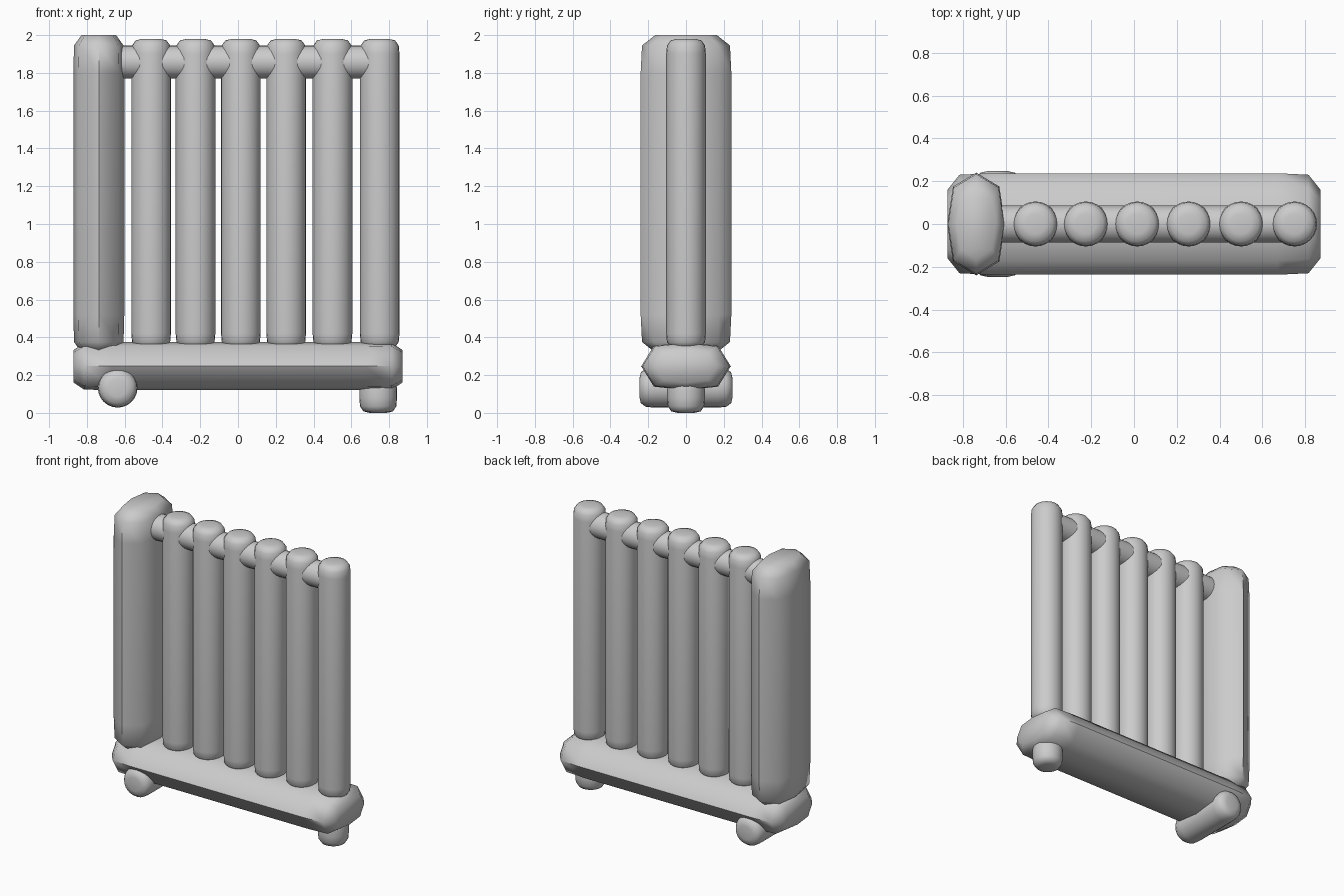
import bpy
import bmesh
from math import cos, sin, tau, radians
from mathutils import Vector

cube = bpy.data.objects.get("Cube")
if cube:
    bpy.data.objects.remove(cube, do_unlink=True)


def circle(radius, sides=24):
    return [(radius * cos(tau * i / sides), radius * sin(tau * i / sides))
            for i in range(sides)]


def flat_octagon(wide, mid_wide, mid_thin, thin):
    return [(wide, 0), (mid_wide, mid_thin), (0, thin), (-mid_wide, mid_thin),
            (-wide, 0), (-mid_wide, -mid_thin), (0, -thin), (mid_wide, -mid_thin)]


def rounded_bar(name, axis, section, start, end, centre, ends):
    """Sweep a section along an axis; ends lists (inset, scale) from the tip inwards."""
    stations = [(start + d, s) for d, s in ends]
    stations += [(end - d, s) for d, s in reversed(ends)]
    a = "XYZ".index(axis)
    u, v = [i for i in range(3) if i != a]
    bm = bmesh.new()
    rings = []
    for t, scale in stations:
        ring = []
        for p, q in section:
            co = Vector(centre)
            co[a] = t
            co[u] += p * scale
            co[v] += q * scale
            ring.append(bm.verts.new(co))
        rings.append(ring)
    n = len(section)
    for r0, r1 in zip(rings, rings[1:]):
        for i in range(n):
            j = (i + 1) % n
            bm.faces.new((r0[i], r0[j], r1[j], r1[i]))
    bm.faces.new(rings[0])
    bm.faces.new(rings[-1])
    bmesh.ops.recalc_face_normals(bm, faces=bm.faces)
    mesh = bpy.data.meshes.new(name)
    bm.to_mesh(mesh)
    bm.free()
    obj = bpy.data.objects.new(name, mesh)
    bpy.context.collection.objects.link(obj)
    bpy.ops.object.select_all(action='DESELECT')
    obj.select_set(True)
    bpy.context.view_layer.objects.active = obj
    bpy.ops.object.shade_smooth_by_angle(angle=radians(60))
    return obj


SOFT = [(0, 0.45), (0.008, 0.78), (0.035, 0.96), (0.08, 1)]
CHAMFER = [(0, 0.68), (0.055, 0.97), (0.2, 1)]

# Base beam
rounded_bar("base_beam", 'X', flat_octagon(0.237, 0.17, 0.108, 0.127),
            -0.87, 0.87, (0, 0, 0.247), CHAMFER)

# Broad end post
post_section = [(q, p) for p, q in flat_octagon(0.24, 0.175, 0.108, 0.135)]
rounded_bar("end_post", 'Z', post_section, 0.32, 2.0, (-0.737, 0, 0), CHAMFER)

# Upright tubes
for i, x in enumerate((-0.46, -0.225, 0.015, 0.255, 0.5, 0.75)):
    rounded_bar(f"upright_tube_{i + 1}", 'Z', circle(0.105), 0.34, 1.98, (x, 0, 0), SOFT)

# Top rail through the tubes
rounded_bar("top_rail", 'X', circle(0.087), -0.68, 0.75, (0, 0, 1.857), [(0, 1)])

# Roller under one end, foot under the other
rounded_bar("roller", 'Y', circle(0.105), -0.247, 0.247, (-0.637, 0, 0.133), SOFT)
rounded_bar("foot", 'Z', circle(0.1), 0.0, 0.2, (0.742, 0, 0), SOFT)
